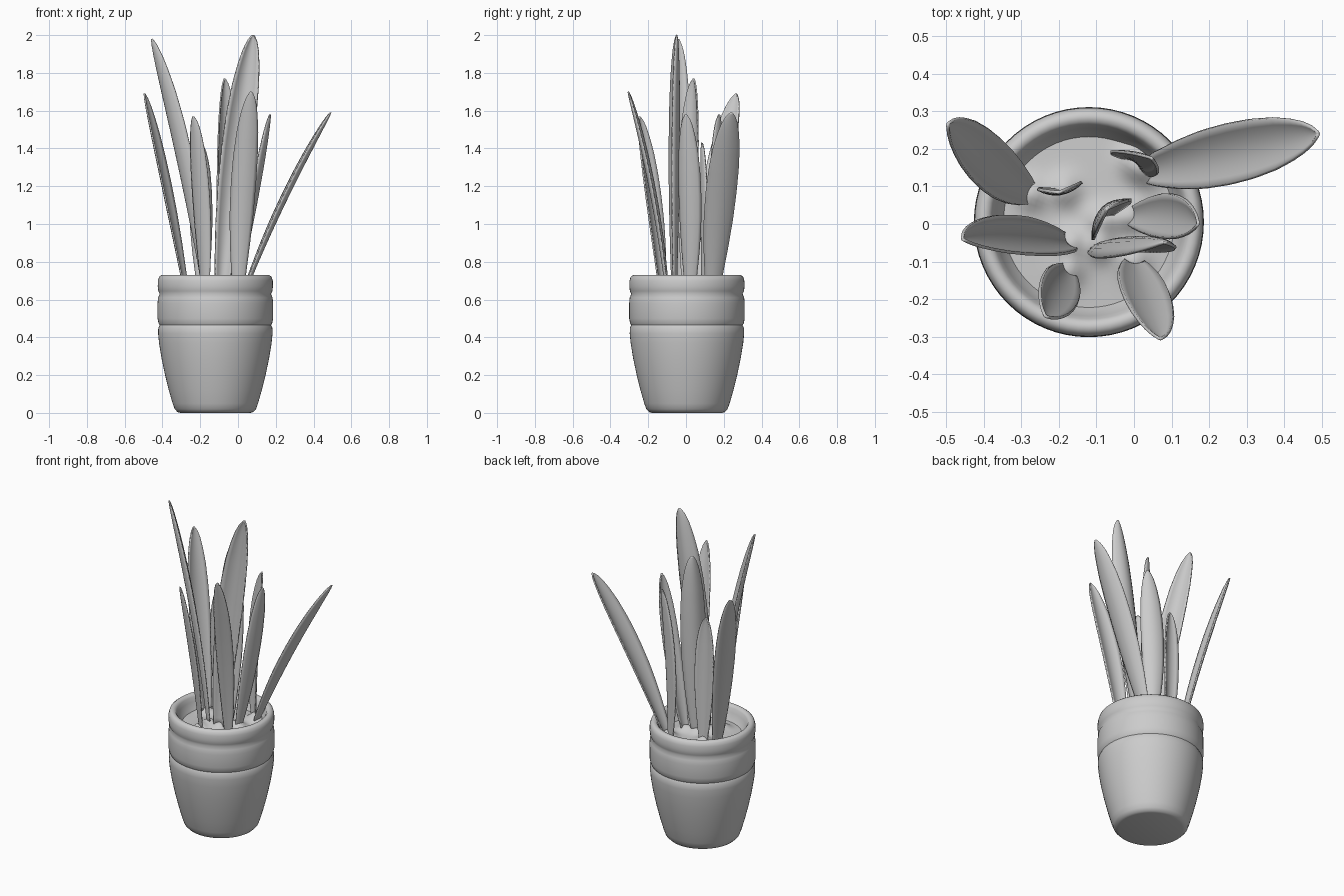
import bpy, bmesh, math
from mathutils import Vector

if "Cube" in bpy.data.objects:
    bpy.data.objects.remove(bpy.data.objects["Cube"])

CX, CY = -0.12, 0.005      # pot axis


def finish(name, bm, angle=50):
    bmesh.ops.recalc_face_normals(bm, faces=bm.faces)
    me = bpy.data.meshes.new(name)
    bm.to_mesh(me)
    bm.free()
    ob = bpy.data.objects.new(name, me)
    bpy.context.collection.objects.link(ob)
    bpy.context.view_layer.objects.active = ob
    ob.select_set(True)
    bpy.ops.object.shade_smooth_by_angle(angle=math.radians(angle))
    ob.select_set(False)
    return ob


def lathe(name, profile, n=64, height=None):
    bm = bmesh.new()
    rings = []
    for r, z in profile:
        ring = []
        for i in range(n):
            a = 2 * math.pi * i / n
            x, y = CX + r * math.cos(a), CY + r * math.sin(a)
            ring.append(bm.verts.new((x, y, z + (height(x, y) if height else 0))))
        rings.append(ring)
    for a, b in zip(rings, rings[1:]):
        for i in range(n):
            j = (i + 1) % n
            bm.faces.new((a[i], a[j], b[j], b[i]))
    # close the base of the pot, or the middle of the soil
    bm.faces.new(rings[-1] if height else rings[0])
    return finish(name, bm)


def interp(table, t):
    for (t0, v0), (t1, v1) in zip(table, table[1:]):
        if t <= t1:
            s = (t - t0) / (t1 - t0)
            return v0 + (v1 - v0) * s
    return table[-1][1]


# Leaf outline: half-round tip, narrow neck
WIDTH = [(0, .38), (.1, .58), (.25, .80), (.4, .95), (.55, 1), (.68, .97),
         (.8, .85), (.88, .68), (.94, .49), (.98, .27), (1, .05)]


def leaf(name, base, mid, tip, wdir, width, curl, rows=28, cols=8):
    base, mid, tip = Vector(base), Vector(mid), Vector(tip)
    ctrl = 2 * mid - (base + tip) / 2
    w0 = Vector((wdir[0], wdir[1], 0)).normalized()
    bm = bmesh.new()
    grid = []
    for k in range(rows + 1):
        t = 1 - (1 - k / rows) ** 1.4
        p = base * (1 - t) ** 2 + ctrl * 2 * t * (1 - t) + tip * t * t
        axis = ((ctrl - base) * (1 - t) + (tip - ctrl) * t).normalized()
        w = (w0 - axis * w0.dot(axis) * 0.5).normalized()
        nrm = axis.cross(w).normalized()
        f = interp(WIDTH, t)
        row = []
        for c in range(cols + 1):
            u = 2 * c / cols - 1
            row.append(bm.verts.new(p + w * (u * f * width / 2)
                                    + nrm * (curl * f * (u * u - 0.4))))
        grid.append(row)
    for a, b in zip(grid, grid[1:]):
        for c in range(cols):
            bm.faces.new((a[c], a[c + 1], b[c + 1], b[c]))
    ob = finish(name, bm)
    m = ob.modifiers.new("thickness", 'SOLIDIFY')
    m.thickness = 0.008
    m.offset = 0


# Pot with two raised bands, rounded rim and sloping inner wall
lathe("pot", [(.185, 0), (.20, .004), (.215, .02), (.226, .05), (.246, .12),
              (.266, .2), (.285, .29), (.298, .37), (.303, .42), (.302, .45),
              (.295, .464), (.301, .475), (.306, .50), (.306, .58), (.303, .61),
              (.295, .63), (.302, .645), (.305, .67), (.304, .70), (.298, .72),
              (.285, .73), (.268, .728), (.258, .715), (.25, .69), (.236, .655),
              (.215, .625)])

# Leaves: base, middle, tip, width direction, width, curl
LEAVES = [
    ((.03, .14, .63), (.24, .182, 1.12), (.49, .24, 1.59), (-.06, 1), .16, .028),
    ((-.275, .08, .63), (-.38, .155, 1.17), (-.495, .265, 1.69), (.3, .9), .145, -.02),
    ((-.17, -.05, .63), (-.285, -.04, 1.3), (-.455, -.04, 1.98), (.6, -.75), .135, .03),
    ((-.09, -.06, .63), (-.015, -.055, 1.35), (.08, -.05, 2.0), (1, .1), .16, -.045),
    ((-.085, .01, .63), (-.075, .025, 1.2), (-.07, .04, 1.77), (.7, .7), .145, -.04),
    ((.0, -.10, .63), (.025, -.18, 1.17), (.07, -.305, 1.70), (1, -.1), .13, .022),
    ((-.175, -.125, .63), (-.2, -.175, 1.1), (-.235, -.245, 1.57), (.72, -.65), .12, .022),
    ((-.01, .02, .63), (.085, .02, 1.1), (.17, .0, 1.58), (.25, .95), .12, .022),
    ((.0, .165, .63), (.0, .17, 1.1), (.045, .175, 1.58), (.85, -.5), .13, -.022),
    ((-.185, .09, .63), (-.195, .09, 1.05), (-.2, .085, 1.43), (1, .15), .12, .022),
]
for i, spec in enumerate(LEAVES):
    leaf("leaf_%02d" % (i + 1), *spec)


# Soil mounded up around each leaf base
def mound(x, y):
    return sum(.03 * math.exp(-((x - b[0][0]) ** 2 + (y - b[0][1]) ** 2) / .0016)
               for b in LEAVES)


lathe("soil", [(.232 * (1 - k / 16) + .004, .642 + .008 * k / 16) for k in range(17)],
      height=mound)
